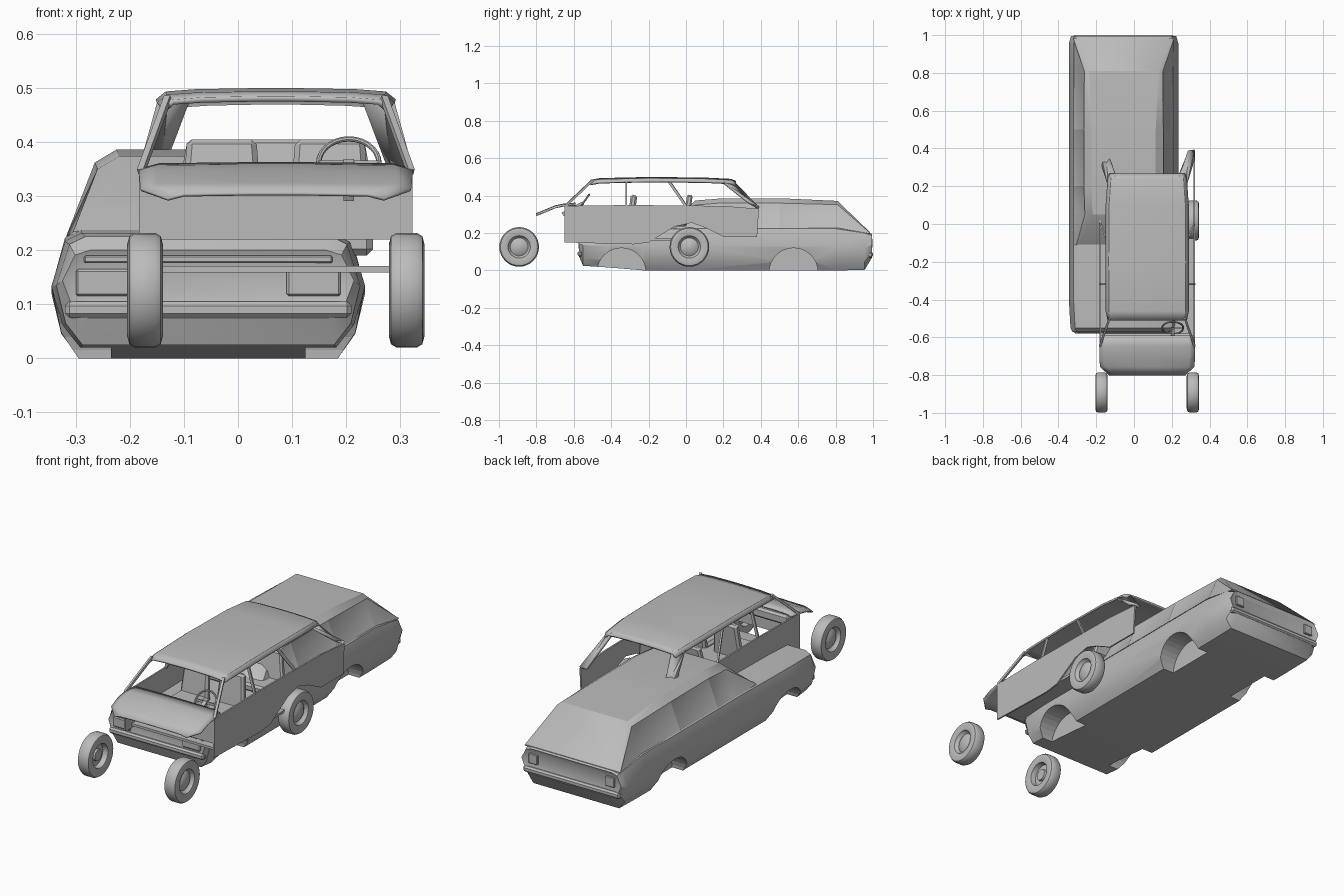
import bpy, bmesh, math
from mathutils import Vector, Matrix

if "Cube" in bpy.data.objects:
    bpy.data.objects.remove(bpy.data.objects["Cube"])

grey = bpy.data.materials.new("plain grey")
grey.use_nodes = True
grey.diffuse_color = (0.5, 0.5, 0.5, 1)
grey.node_tree.nodes["Principled BSDF"].inputs["Base Color"].default_value = (0.5, 0.5, 0.5, 1)

BODY_X = -0.055   # centre line of the estate body
SHELL_X = 0.07    # centre line of the cabin shell


def finish(bm, name, smooth=30):
    bmesh.ops.recalc_face_normals(bm, faces=bm.faces[:])
    me = bpy.data.meshes.new(name)
    bm.to_mesh(me)
    bm.free()
    ob = bpy.data.objects.new(name, me)
    bpy.context.collection.objects.link(ob)
    me.materials.append(grey)
    bpy.ops.object.select_all(action='DESELECT')
    ob.select_set(True)
    bpy.context.view_layer.objects.active = ob
    if smooth:
        bpy.ops.object.shade_smooth_by_angle(angle=math.radians(smooth))
    return ob


def loft(rows, closed=True, caps=True):
    bm = bmesh.new()
    vs = [[bm.verts.new(p) for p in r] for r in rows]
    n = len(rows[0])
    for a, b in zip(vs, vs[1:]):
        for i in range(n if closed else n - 1):
            j = (i + 1) % n
            bm.faces.new((a[i], a[j], b[j], b[i]))
    if caps:
        bm.faces.new(vs[0])
        bm.faces.new(vs[-1])
    bmesh.ops.recalc_face_normals(bm, faces=bm.faces[:])
    return bm


def mirror_row(half, y, cx):
    """Row from (half width, height) pairs, left side then right side."""
    return [(cx + w, y, z) for w, z in half] + [(cx - w, y, z) for w, z in reversed(half)]


def box(name, centre, size, top=1.0, bevel=0.0, lean=0.0):
    bm = bmesh.new()
    bmesh.ops.create_cube(bm, size=1)
    for v in bm.verts:
        if v.co.z > 0:
            v.co.x *= top
        v.co = Vector(a * b for a, b in zip(v.co, size))
    if bevel:
        bmesh.ops.bevel(bm, geom=bm.edges[:], offset=bevel, segments=1, affect='EDGES')
    bmesh.ops.transform(bm, matrix=Matrix.Translation(centre) @ Matrix.Rotation(lean, 4, 'X'), verts=bm.verts)
    return finish(bm, name, 0)


def bar(name, a, b, wide, deep):
    """Straight strip between two points."""
    a, b = Vector(a), Vector(b)
    d = b - a
    bm = bmesh.new()
    bmesh.ops.create_cube(bm, size=1)
    m = Matrix.Translation((a + b) / 2) @ d.to_track_quat('Z', 'Y').to_matrix().to_4x4()
    bmesh.ops.transform(bm, matrix=m @ Matrix.Diagonal((deep, wide, d.length, 1)), verts=bm.verts)
    return finish(bm, name, 0)


def thicken(ob, t):
    mod = ob.modifiers.new("thickness", 'SOLIDIFY')
    mod.thickness = t
    mod.offset = 0


# Lower estate body: y, width scale, bottom, top
stations = [(-0.572, .93, .075, .2), (-0.55, .97, .025, .225), (-0.4, 1, .015, .232),
            (-0.22, 1, 0, .235), (0, 1, 0, .24), (0.8, 1, 0, .24), (0.955, 1, .003, .215),
            (0.995, .96, .07, .195)]
section = [(.24, 0), (.272, .2), (.29, .55), (.265, .93), (.235, 1)]
rows = [mirror_row([(w * s, lo + (hi - lo) * f) for w, f in section], y, BODY_X)
        for y, s, lo, hi in stations]
bm = loft(rows)
# Recessed grille and tail panel
ends = [f for f in bm.faces if len(f.verts) > 4]
bmesh.ops.inset_individual(bm, faces=ends, thickness=0.018, depth=-0.008)
body = finish(bm, "estate_body")

# Wheel arches
for y in (-0.345, 0.575):
    for s in (-1, 1):
        bm = bmesh.new()
        bmesh.ops.create_cone(bm, cap_ends=True, segments=32, radius1=.13, radius2=.13, depth=.2)
        bmesh.ops.transform(bm, verts=bm.verts, matrix=Matrix.Translation((BODY_X + s * .28, y, -.01))
                            @ Matrix.Rotation(math.pi / 2, 4, 'Y'))
        cutter = finish(bm, "arch_cutter", 0)
        cutter.hide_render = True
        bpy.context.view_layer.objects.active = body
        mod = body.modifiers.new("arch", 'BOOLEAN')
        mod.operation = 'DIFFERENCE'
        mod.solver = 'EXACT'
        mod.object = cutter
        bpy.ops.object.modifier_apply(modifier="arch")
        bpy.data.objects.remove(cutter)

# Estate cabin: y, shoulder width, shoulder height, top width, top height
cabin = [(-0.11, .25, .234, .23, .237), (0.05, .205, .35, .165, .374), (0.2, .21, .362, .17, .386),
         (0.5, .21, .36, .17, .386), (0.81, .208, .352, .185, .372), (0.985, .268, .2, .255, .203)]
rows = [mirror_row([(.262, min(.228, sz - .004)), (sw, sz), (tw, tz)], y, BODY_X)
        for y, sw, sz, tw, tz in cabin]
bm = loft(rows)
# Side windows pressed in
sides = [f for f in bm.faces if abs(f.normal.x) > .8 and 0 < f.calc_center_median().y < .8
         and f.calc_center_median().z < .33]
bmesh.ops.inset_individual(bm, faces=sides, thickness=0.018, depth=-0.004)
finish(bm, "estate_cabin")

# Lamps and bumpers
for s in (-1, 1):
    box("headlamp", (BODY_X + s * .195, -.57, .14), (.1, .012, .05), bevel=.004)
    box("tail_lamp", (BODY_X + s * .215, .99, .145), (.05, .012, .05), bevel=.003)
box("front_bumper", (BODY_X, -.566, .09), (.53, .026, .03), bevel=.008)
box("rear_bumper", (BODY_X, .985, .085), (.54, .03, .03), bevel=.008)
box("grille_bar", (BODY_X, -.568, .183), (.46, .018, .014), bevel=.003)

# Cabin shell sides
outline = [(-.65, .15), (-.28, .14), (-.2, .15), (-.06, .235), (.03, .255), (.1, .23),
           (.2, .18), (.38, .18), (.39, .33), (.2, .345), (-.3, .35), (-.65, .345)]
for s in (-1, 1):
    bm = bmesh.new()
    bm.faces.new([bm.verts.new((SHELL_X + s * .249, y, z)) for y, z in outline])
    thicken(finish(bm, "shell_side", 0), .008)

    # Pillars
    def at(w, y, z):
        return (SHELL_X + s * w, y, z)
    bar("front_pillar", at(.25, -.645, .345), at(.2, -.5, .482), .012, .012)
    bar("middle_pillar", at(.248, -.32, .345), at(.212, -.32, .475), .014, .008)
    bar("slanted_pillar", at(.247, .0, .345), at(.212, -.09, .475), .014, .008)
    quad = [(.205, .2, .47), (.165, .25, .478), (.215, .385, .335), (.25, .39, .335), (.243, .335, .36)]
    bm = bmesh.new()
    vs = [bm.verts.new(at(*p)) for p in quad]
    for i in range(1, 4):
        bm.faces.new((vs[0], vs[i], vs[i + 1]))
    thicken(finish(bm, "rear_pillar"), .014)

# Shell roof
roof = [(-.51, .195, .478), (-.46, .205, .487), (-.2, .207, .493), (.1, .205, .49), (.24, .195, .483),
        (.265, .185, .472)]
rows = [mirror_row([(w + .012, z - .018), (w - .005, z - .004), (w - .06, z), (.03, z + .002)], y, SHELL_X)
        for y, w, z in roof]
thicken(finish(loft(rows, False, False), "shell_roof"), .01)

# Bonnet
bonnet = [(-.8, .2, .302), (-.755, .25, .32), (-.7, .252, .343), (-.645, .252, .354), (-.59, .245, .358)]
rows = [mirror_row([(w, z - .008), (w - .03, z), (.05, z + .002)], y, SHELL_X) for y, w, z in bonnet]
thicken(finish(loft(rows, False, False), "bonnet"), .006)

# Bulkhead, floor and seats
box("bulkhead", (SHELL_X, -.645, .285), (.5, .01, .13))
box("dashboard", (SHELL_X, -.61, .325), (.47, .06, .05), bevel=.01)
box("floor_pan", (SHELL_X, -.32, .165), (.49, .56, .012))
for s in (-1, 1):
    box("front_seat_base", (SHELL_X + s * .1, -.37, .22), (.16, .17, .06), bevel=.012)
    box("front_seat_back", (SHELL_X + s * .1, -.29, .305), (.16, .035, .2), .8, .01, -.12)
box("rear_seat_base", (SHELL_X, -.06, .255), (.38, .13, .04), bevel=.01)
box("rear_seat_back", (SHELL_X, .01, .33), (.38, .03, .15), .86, .008, -.15)

# Steering wheel and column
bpy.ops.mesh.primitive_torus_add(location=(.205, -.55, .36), rotation=(math.radians(55), 0, 0),
                                 major_radius=.056, minor_radius=.005, major_segments=28, minor_segments=8)
wheel = bpy.context.object
wheel.name = "steering_wheel"
wheel.data.materials.append(grey)
bpy.ops.object.shade_smooth_by_angle()
bar("steering_spoke", (.15, -.55, .36), (.26, -.55, .36), .012, .006)
bar("steering_column", (.205, -.55, .36), (.205, -.66, .3), .02, .02)

# Road wheels: radius, offset towards the outside
tyre = [(.001, .024), (.03, .022), (.048, .01), (.055, .016), (.06, .027), (.085, .033), (.1, .029),
        (.106, .019), (.106, -.019), (.1, -.029), (.085, -.033), (.06, -.027), (.055, -.002),
        (.03, -.004), (.028, -.015), (.001, -.015)]
for s in (-1, 1):
    for y in (-.892, .018):
        rows = [[(SHELL_X + s * (.242 + o), y + r * math.cos(k * math.tau / 32),
                  .126 + r * math.sin(k * math.tau / 32)) for k in range(32)] for r, o in tyre]
        finish(loft(rows), "road_wheel", 40)
